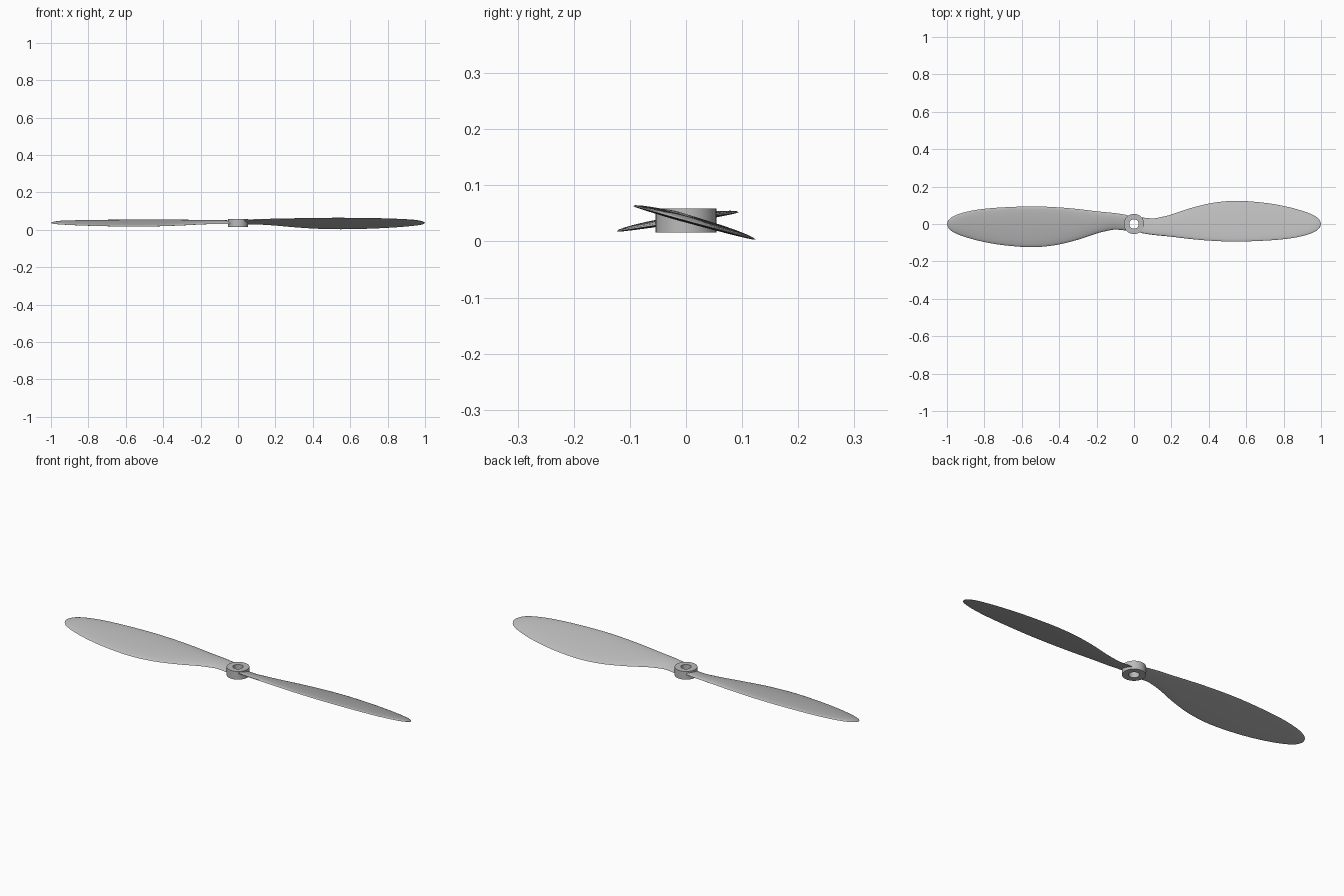
import bpy, bmesh, math
from mathutils import Vector

cube = bpy.data.objects.get("Cube")
if cube:
    bpy.data.objects.remove(cube)

grey = bpy.data.materials.new("light grey plastic")
grey.use_nodes = True
colour = (0.5, 0.5, 0.5, 1)
grey.diffuse_color = colour
grey.node_tree.nodes["Principled BSDF"].inputs["Base Color"].default_value = colour

MID_Z = 0.037

# Blade outline: distance from hub, leading edge, trailing edge
OUTLINE = [
    (0.035, -0.048, 0.036), (0.1, -0.058, 0.03), (0.15, -0.063, 0.038),
    (0.2, -0.068, 0.051), (0.3, -0.08, 0.084), (0.42, -0.09, 0.113),
    (0.55, -0.094, 0.124), (0.7, -0.089, 0.113), (0.82, -0.079, 0.092),
    (0.91, -0.062, 0.067), (0.965, -0.042, 0.044), (0.99, -0.022, 0.024),
    (1.0, -0.002, 0.002),
]


def smooth_path(points, steps):
    """Catmull-Rom curve through the points."""
    pts = [Vector(p) for p in points]
    pts = [pts[0]] + pts + [pts[-1]]
    path = []
    for a, b, c, d in zip(pts, pts[1:], pts[2:], pts[3:]):
        for i in range(steps):
            t = i / steps
            path.append(0.5 * (2 * b + (c - a) * t + (2 * a - 5 * b + 4 * c - d) * t ** 2
                               + (3 * b - a - 3 * c + d) * t ** 3))
    return path + [pts[-1]]


def finish(bm, name):
    bmesh.ops.recalc_face_normals(bm, faces=bm.faces)
    mesh = bpy.data.meshes.new(name)
    bm.to_mesh(mesh)
    bm.free()
    mesh.materials.append(grey)
    obj = bpy.data.objects.new(name, mesh)
    bpy.context.collection.objects.link(obj)
    bpy.ops.object.select_all(action='DESELECT')
    obj.select_set(True)
    bpy.context.view_layer.objects.active = obj
    bpy.ops.object.shade_smooth_by_angle(angle=math.radians(40))


def loft(bm, rings, closed=False):
    pairs = list(zip(rings, rings[1:]))
    if closed:
        pairs.append((rings[-1], rings[0]))
    for a, b in pairs:
        for i in range(len(a)):
            j = (i + 1) % len(a)
            bm.faces.new((a[i], a[j], b[j], b[i]))


def blade(name, side, slope):
    """Lofted aerofoil; side is +1 or -1, slope is the pitch."""
    bm = bmesh.new()
    rings = []
    count = 24
    for x, lead, trail in smooth_path(OUTLINE, 4):
        chord = trail - lead
        thick = min(0.016, chord * 0.16) * (1 - 0.35 * x)
        ring = []
        for k in range(count):
            angle = math.tau * k / count
            y = (lead + trail) / 2 - math.cos(angle) * chord / 2
            bulge = math.sin(angle)
            z = MID_Z - slope * y + thick * bulge * (0.8 if bulge > 0 else 0.25)
            ring.append(bm.verts.new((side * x, side * y, z)))
        rings.append(ring)
    loft(bm, rings)
    bm.faces.new(rings[0])
    bm.faces.new(rings[-1])
    finish(bm, name)


blade("left_blade", 1, 0.275)
blade("right_blade", -1, 0.157)

# Hub: a ring with a shaft hole
bm = bmesh.new()
profile = [(0.025, 0.016), (0.054, 0.016), (0.054, 0.059), (0.025, 0.059)]
sides = 48
rings = [[bm.verts.new((r * math.cos(math.tau * i / sides),
                        r * math.sin(math.tau * i / sides), z))
          for i in range(sides)] for r, z in profile]
loft(bm, rings, closed=True)
finish(bm, "hub")
